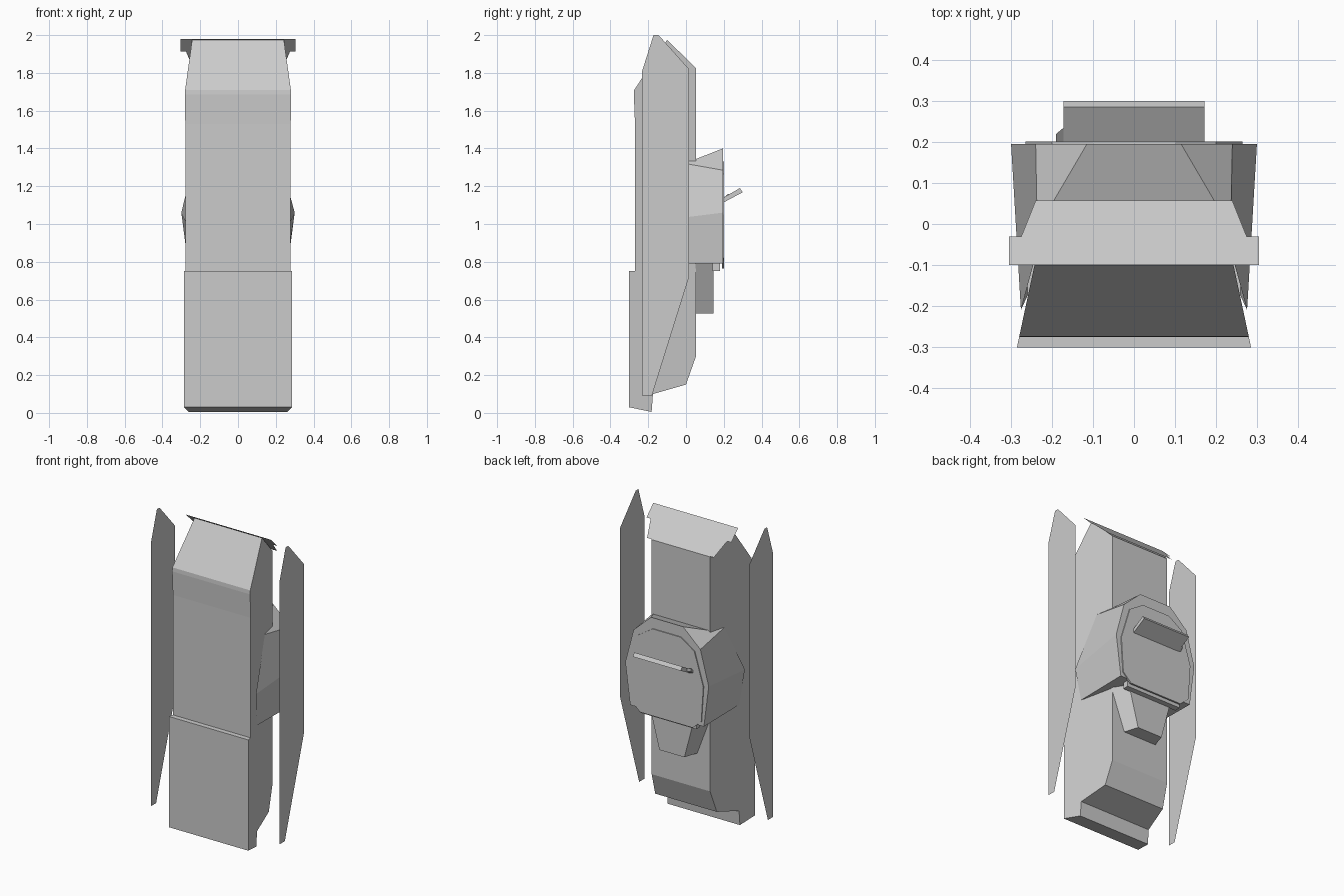
import bpy, bmesh

if "Cube" in bpy.data.objects:
    bpy.data.objects.remove(bpy.data.objects["Cube"])


def make(name, verts, faces, fix=True):
    """Flat-shaded mesh object from points and faces."""
    bm = bmesh.new()
    vs = [bm.verts.new(v) for v in verts]
    for f in faces:
        bm.faces.new([vs[i] for i in f])
    if fix:
        bmesh.ops.recalc_face_normals(bm, faces=bm.faces)
    me = bpy.data.meshes.new(name)
    bm.to_mesh(me)
    bm.free()
    ob = bpy.data.objects.new(name, me)
    bpy.context.collection.objects.link(ob)
    return ob


def loft(name, a, b, cap_a=True, cap_b=True):
    """Join two rings of equal length, with optional end caps."""
    n = len(a)
    faces = [(i, (i + 1) % n, n + (i + 1) % n, n + i) for i in range(n)]
    if cap_a:
        faces.append(tuple(range(n)))
    if cap_b:
        faces.append(tuple(range(n, 2 * n)))
    return make(name, a + b, faces)


def mirror_ring(half):
    """Close a ring from its +x half."""
    return half + [(-x, y, z) for x, y, z in reversed(half)]


# Main hull: side profile (y, z), narrowing towards the back
profile = [(-.302, .03), (-.302, .75), (-.27, .75), (-.27, 1.53), (-.276, 1.685),
           (-.274, 1.71), (-.10, 1.975), (.053, 1.825), (.053, .30), (0, .15),
           (-.175, .10), (-.182, .005)]
half_width = lambda y: .21 + .214 * (.053 - y)
loft("main_hull",
     [(half_width(y), y, z) for y, z in profile],
     [(-half_width(y), y, z) for y, z in profile])

# Sloped top plate with hooked corners
top = mirror_ring([(.305, -.10, 1.98), (.305, -.03, 1.912), (.275, -.03, 1.912), (.24, .057, 1.83)])
make("top_plate", top, [tuple(range(len(top)))])

# Thin side panels standing clear of the hull
panel = [(-.233, .093), (-.233, 1.807), (-.172, 2.0), (-.145, 2.0),
         (.016, 1.82), (.016, .72), (-.18, .093)]
for side, s in (("left", -1), ("right", 1)):
    make("side_panel_" + side, [(s * .463, y, z) for y, z in panel], [tuple(range(len(panel)))])

# Rear pod wrapping round the hull sides
pod_back = mirror_ring([(.115, .195, 1.40), (.24, .195, 1.285), (.30, .195, 1.06), (.265, .195, .79)])
pod_front = mirror_ring([(.20, .05, 1.343), (.235, -.06, 1.33), (.276, -.21, 1.01), (.26, -.175, .79)])
loft("rear_pod", pod_back, pod_front, cap_b=False)

# Raised cover on the pod's back face
cover = [(.10, 1.33), (.20, 1.265), (.265, 1.05), (.25, .82), (.19, .765)]
loft("pod_cover",
     mirror_ring([(x, .19, z) for x, z in cover]),
     mirror_ring([(x, .201, z) for x, z in cover]))

# Tilted fin on the cover, with a small end bracket
fin = [(.195, 1.138), (.285, 1.19), (.30, 1.168), (.195, 1.112)]
loft("rear_fin", [(-.172, y, z) for y, z in fin], [(.172, y, z) for y, z in fin])
bracket = [(.195, 1.135), (.235, 1.158), (.235, 1.138), (.195, 1.115)]
loft("fin_bracket", [(-.172, y, z) for y, z in bracket],
     [(-.19, min(y, .22), z) for y, z in bracket])

# Ledge under the pod
ledge = [(.14, .75), (.18, .75), (.18, .79), (.14, .79)]
loft("pod_ledge", [(-.2, y, z) for y, z in ledge], [(.2, y, z) for y, z in ledge])

# Tapered keel below the pod
loft("keel",
     mirror_ring([(.22, .05, .79), (.16, .145, .79)]),
     mirror_ring([(.12, .05, .525), (.09, .145, .525)]))
